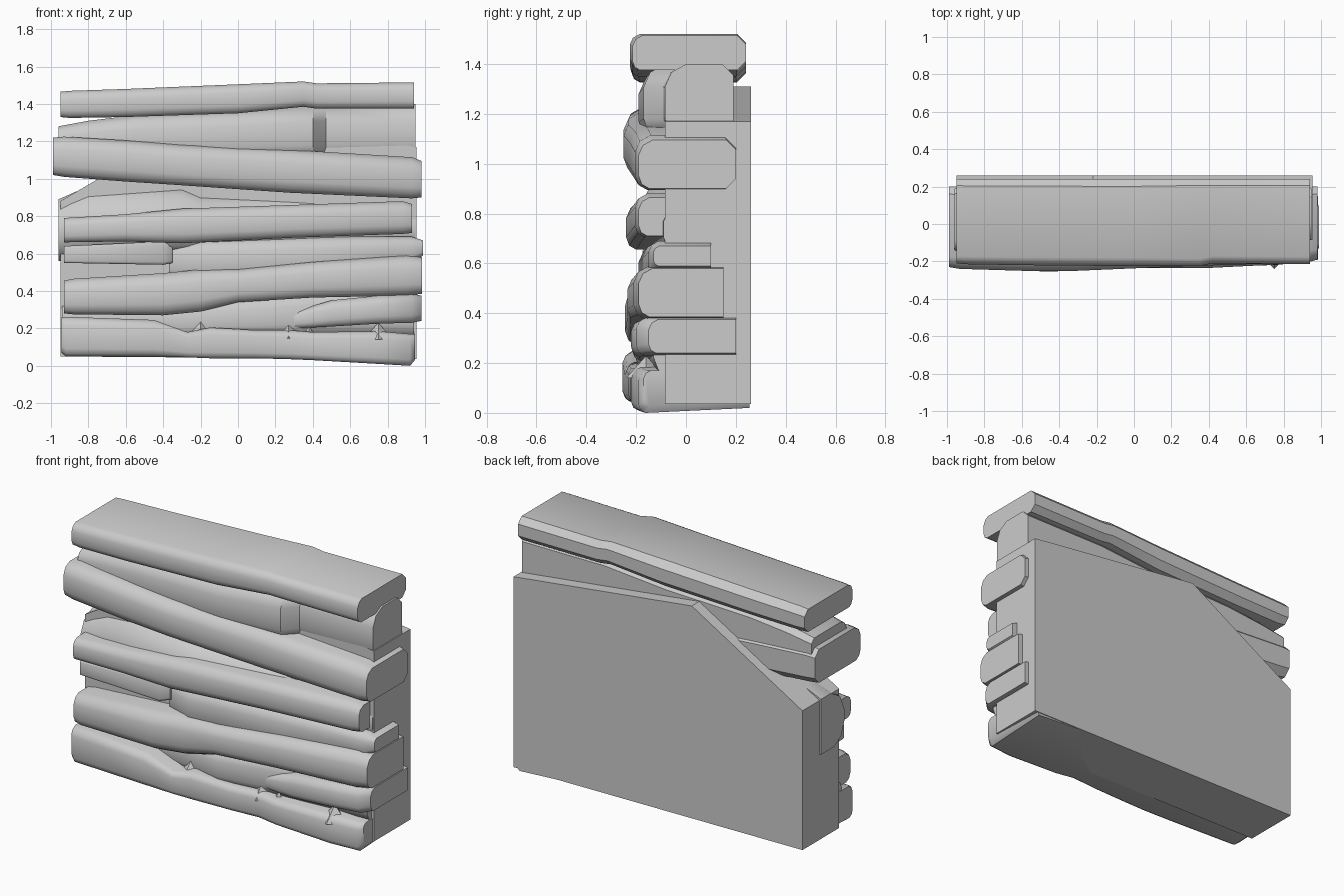
import bpy, bmesh
from mathutils import Matrix


def finish(name, bm, angle=0.75):
    bmesh.ops.recalc_face_normals(bm, faces=bm.faces)
    me = bpy.data.meshes.new(name)
    bm.to_mesh(me)
    bm.free()
    ob = bpy.data.objects.new(name, me)
    bpy.context.collection.objects.link(ob)
    bpy.ops.object.select_all(action='DESELECT')
    bpy.context.view_layer.objects.active = ob
    ob.select_set(True)
    bpy.ops.object.shade_smooth_by_angle(angle=angle)
    return ob


def ledge(name, stations, back, round_back=0.0, r=0.22, lean=0.0):
    """Loft a rounded-front slab along x; stations are (x, front y, low z, high z)."""
    bm = bmesh.new()
    rings = []
    for x, yf, lo, hi in stations:
        h = hi - lo
        a = h * r
        b = h * round_back
        sec = [(back - b, hi), (yf + a * 1.3, hi), (yf + a * 0.4, hi - a * 0.5),
               (yf, hi - a * 1.4), (yf, lo + a * 1.2), (yf + a * 0.3, lo + a * 0.4),
               (yf + a, lo), (back - b, lo + lean)]
        if b:
            sec += [(back, lo + lean + b), (back, hi - b)]
        rings.append([bm.verts.new((x, y, z)) for y, z in sec])
    n = len(rings[0])
    for p, q in zip(rings, rings[1:]):
        for i in range(n):
            j = (i + 1) % n
            bm.faces.new((p[i], p[j], q[j], q[i]))
    bm.faces.new(rings[0])
    bm.faces.new(rings[-1][::-1])
    return finish(name, bm)


# Flat-backed core with clipped upper corner
outline = [(0.955, 0.035), (0.955, 1.17), (-0.22, 1.31), (-0.95, 0.88), (-0.95, 0.05)]
bm = bmesh.new()
f = bm.faces.new([bm.verts.new((x, 0.26, z)) for x, z in outline])
ext = bmesh.ops.extrude_face_region(bm, geom=[f])
for v in ext['geom']:
    if isinstance(v, bmesh.types.BMVert):
        v.co.y = -0.085
finish("core", bm, 0.5)

# Top layer
ledge("top_ledge", [(-0.95, -0.21, 1.33, 1.465), (-0.9, -0.215, 1.325, 1.47),
                    (-0.6, -0.22, 1.33, 1.48), (0.0, -0.225, 1.35, 1.505),
                    (0.35, -0.225, 1.385, 1.52), (0.42, -0.21, 1.375, 1.51),
                    (0.94, -0.215, 1.375, 1.515)], 0.24, 0.25)

# Recessed band beneath the top layer
ledge("upper_recess", [(-0.96, -0.14, 1.1, 1.28), (-0.8, -0.16, 1.1, 1.31),
                       (-0.55, -0.18, 1.1, 1.34), (0.0, -0.19, 1.1, 1.36),
                       (0.4, -0.17, 1.1, 1.4), (0.47, -0.09, 1.1, 1.4),
                       (0.95, -0.085, 1.1, 1.4)], 0.19, 0.15)

# Second layer
ledge("second_ledge", [(-0.99, -0.23, 1.02, 1.22), (-0.93, -0.24, 1.01, 1.225),
                       (-0.6, -0.25, 0.985, 1.205), (-0.3, -0.25, 0.965, 1.18),
                       (0.28, -0.225, 0.925, 1.155), (0.93, -0.205, 0.895, 1.115),
                       (0.98, -0.19, 0.9, 1.095)], 0.2, 0.2)

# Third layer with its sloping shoulder
ledge("third_shoulder", [(-0.96, -0.12, 0.56, 0.89), (-0.8, -0.14, 0.56, 0.96),
                         (-0.3, -0.19, 0.6, 0.96), (-0.2, -0.17, 0.6, 0.92),
                         (0.3, -0.14, 0.6, 0.91), (0.95, -0.09, 0.6, 0.89)], 0.1, r=0.3)
ledge("third_ledge", [(-0.93, -0.225, 0.66, 0.79), (-0.6, -0.235, 0.665, 0.81),
                      (-0.3, -0.24, 0.655, 0.84), (0.3, -0.22, 0.685, 0.86),
                      (0.88, -0.205, 0.705, 0.88), (0.93, -0.19, 0.71, 0.865)], 0.15)

# Short stick wedged into the left gap and the band to its right
ledge("short_block", [(-0.93, -0.16, 0.55, 0.64), (-0.4, -0.175, 0.54, 0.665),
                      (-0.35, -0.14, 0.55, 0.65)], 0.1, r=0.1)
ledge("middle_band", [(-0.37, -0.12, 0.46, 0.66), (-0.2, -0.19, 0.46, 0.67),
                      (0.4, -0.17, 0.48, 0.69), (0.93, -0.15, 0.55, 0.69),
                      (0.99, -0.13, 0.59, 0.67)], 0.1)

# Fourth layer
ledge("fourth_ledge", [(-0.93, -0.22, 0.28, 0.455), (-0.88, -0.235, 0.275, 0.465),
                       (-0.4, -0.245, 0.27, 0.495), (-0.2, -0.24, 0.29, 0.515),
                       (0.0, -0.235, 0.34, 0.515), (0.4, -0.235, 0.365, 0.555),
                       (0.9, -0.21, 0.375, 0.59), (0.985, -0.19, 0.385, 0.58)], 0.15)

# Lower recess and right hand sill
ledge("lower_recess", [(-0.94, -0.12, 0.2, 0.32), (-0.3, -0.14, 0.15, 0.34),
                       (0.0, -0.2, 0.16, 0.36), (0.4, -0.16, 0.16, 0.4),
                       (0.94, -0.13, 0.15, 0.42)], 0.1)
ledge("lower_sill", [(0.3, -0.17, 0.2, 0.29), (0.5, -0.215, 0.21, 0.35),
                     (0.75, -0.22, 0.225, 0.375), (0.93, -0.2, 0.23, 0.385),
                     (0.98, -0.15, 0.24, 0.375)], 0.2)

# Base layer
ledge("base_ledge", [(-0.945, -0.22, 0.07, 0.26), (-0.92, -0.235, 0.05, 0.262),
                     (-0.45, -0.255, 0.05, 0.245), (-0.27, -0.245, 0.045, 0.18),
                     (-0.15, -0.24, 0.04, 0.205), (0.1, -0.23, 0.04, 0.19),
                     (0.28, -0.21, 0.035, 0.19), (0.4, -0.225, 0.03, 0.18),
                     (0.75, -0.22, 0.01, 0.185), (0.92, -0.19, 0.0, 0.17),
                     (0.945, -0.17, 0.03, 0.17)], 0.255, r=0.16, lean=0.02)

# Chipped shards along the base layer
for i, (x, w, z) in enumerate([(-0.2, 0.08, 0.19), (0.27, 0.06, 0.19), (0.38, 0.05, 0.17),
                               (0.75, 0.08, 0.185)]):
    bm = bmesh.new()
    bmesh.ops.create_cone(bm, segments=4, radius1=w, radius2=0, depth=0.09, cap_ends=True,
                          matrix=Matrix.Translation((x, -0.16, z)))
    finish(f"shard_{i}", bm, 0.3)
